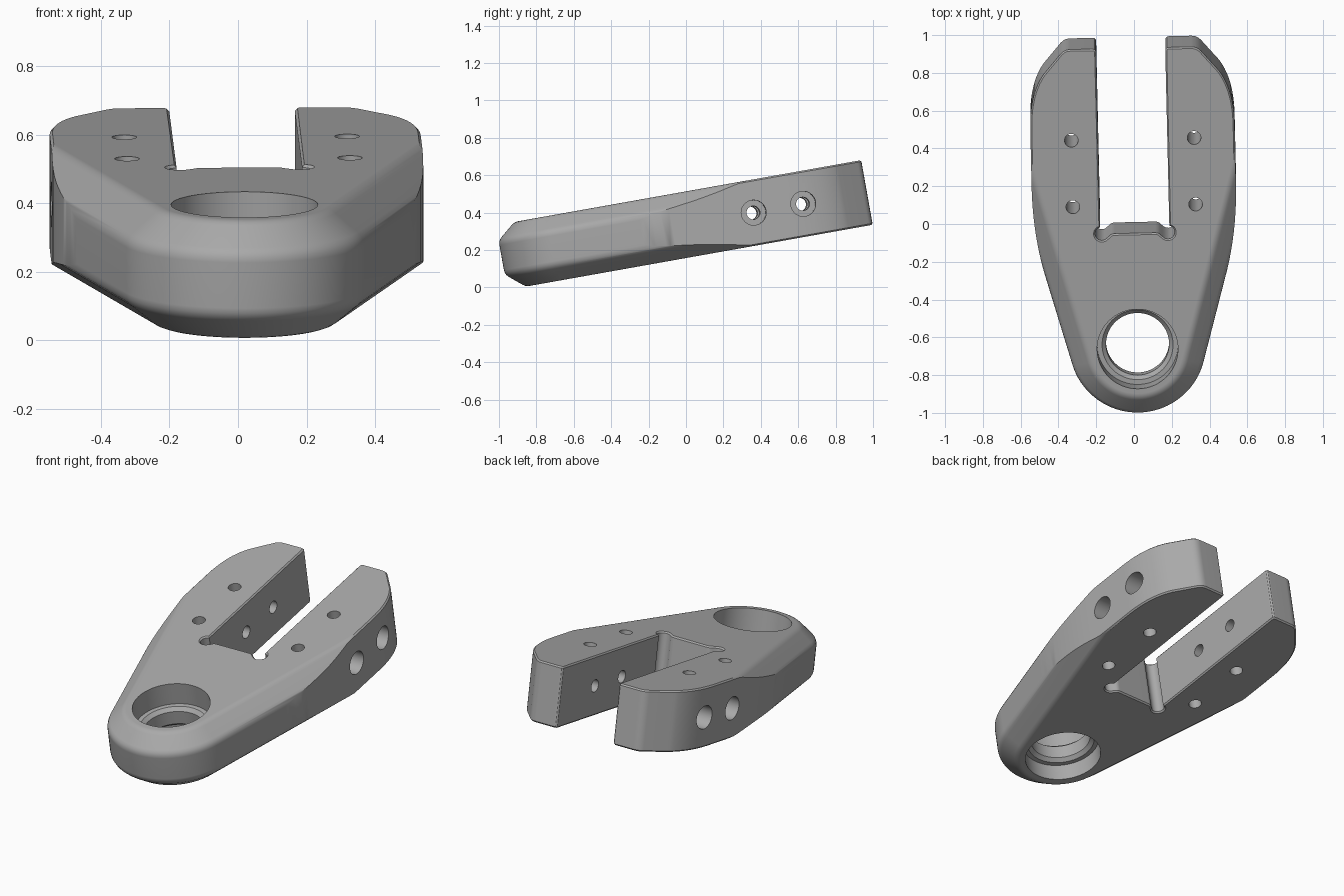
import bpy, bmesh, math
from mathutils import Matrix, Vector

THICK = 0.351            # plate thickness
NOSE_U, NOSE_R = -0.61, 0.36
TAPER = math.radians(15.5)

if "Cube" in bpy.data.objects:
    bpy.data.objects.remove(bpy.data.objects["Cube"])

steel = bpy.data.materials.new("grey_metal")
steel.use_nodes = True
grey = (0.40, 0.40, 0.40, 1)
steel.diffuse_color = grey
steel.node_tree.nodes["Principled BSDF"].inputs["Base Color"].default_value = grey


def bezier(a, b, c, n):
    """Points of a rounded corner from a to c with control point b."""
    a, b, c = Vector(a), Vector(b), Vector(c)
    return [a * (1 - t) ** 2 + b * 2 * t * (1 - t) + c * t * t
            for t in (i / n for i in range(n + 1))]


def round_corner(a, b, c, r, n=3):
    a, b, c = Vector(a), Vector(b), Vector(c)
    return bezier(b + (a - b).normalized() * r, b, b + (c - b).normalized() * r, n)


def loft(name, rings):
    """Closed solid through rings of 3D points with equal counts."""
    bm = bmesh.new()
    loops = [[bm.verts.new(p) for p in ring] for ring in rings]
    for lo, hi in zip(loops, loops[1:]):
        for i in range(len(lo)):
            j = (i + 1) % len(lo)
            bm.faces.new((lo[i], lo[j], hi[j], hi[i]))
    bm.faces.new(loops[0][::-1])
    bm.faces.new(loops[-1])
    bmesh.ops.recalc_face_normals(bm, faces=bm.faces)
    mesh = bpy.data.meshes.new(name)
    bm.to_mesh(mesh)
    bm.free()
    mesh.materials.append(steel)
    obj = bpy.data.objects.new(name, mesh)
    bpy.context.collection.objects.link(obj)
    return obj


def turned(name, profile, place, sides=32):
    """Round cutter from (radius, height) pairs, moved by a matrix."""
    rings = [[place @ Vector((r * math.cos(a), r * math.sin(a), h))
              for a in (2 * math.pi * i / sides for i in range(sides))]
             for r, h in profile]
    return loft(name, rings)


def combine(target, tool, operation):
    mod = target.modifiers.new("cut", "BOOLEAN")
    mod.operation, mod.solver, mod.object = operation, "EXACT", tool
    bpy.ops.object.select_all(action="DESELECT")
    bpy.context.view_layer.objects.active = target
    target.select_set(True)
    bpy.ops.object.modifier_apply(modifier=mod.name)
    bpy.data.objects.remove(tool)


# Tapered body with a round nose and wide chamfers above and below
def nose_ring(inset, w):
    r = NOSE_R - inset
    steps = 36
    span = math.pi / 2 - TAPER
    right = []
    for i in range(steps + 1):
        a = -span + 2 * span * i / steps
        right.append((r * math.sin(a), NOSE_U - r * math.cos(a)))
    h, u = right[-1]
    back = 1.2
    wide = h + (back - u) * math.tan(TAPER)
    return [Vector((x, y, w)) for x, y in [(-wide, back)] + right + [(wide, back)]]


low = [(0.25, 0.0), (0.1, 0.0), (0.0, 0.083), (0.0, THICK / 2)]
edge = (round_corner(low[0], low[1], low[2], 0.02)
        + round_corner(low[1], low[2], low[3], 0.025))
edge += [Vector((i, THICK - w)) for i, w in reversed(edge)]
body = loft("clevis_plate", [nose_ring(i, w) for i, w in edge])

# Fork outline: curved flanks, clipped tips, slot with corner reliefs
half = [Vector((0.46, -1.1))]
half += bezier((0.474, -0.25), (0.539, -0.01), (0.541, 0.25), 10)
half += bezier((0.541, 0.58), (0.541, 0.77), (0.465, 0.875), 10)
half += round_corner((0.465, 0.875), (0.352, 1.007), (0.183, 1.007), 0.03)
half += round_corner((0.352, 1.007), (0.183, 1.007), (0.183, 0.5), 0.02)
half += [Vector((0.175 + 0.036 * math.cos(a), 0.013 + 0.036 * math.sin(a)))
         for a in (math.radians(77 - 217 * i / 12) for i in range(13))]
half += bezier((0.138, -0.003), (0.128, 0.012), (0.108, 0.012), 3)
outline = half + [Vector((-p.x, p.y)) for p in reversed(half)]


def inset_ring(loop, d, w):
    ring = []
    for i, p in enumerate(loop):
        t = (loop[(i + 1) % len(loop)] - p).normalized() + (p - loop[i - 1]).normalized()
        t.normalize()
        ring.append(Vector((p.x - t.y * d, p.y + t.x * d, w)))
    return ring


fork = loft("fork_outline", [inset_ring(outline, d, w) for d, w in (
    (0.016, -0.008), (0, 0.008), (0, THICK - 0.008), (0.016, THICK + 0.008))])
combine(body, fork, "INTERSECT")

# Nose bore with a retaining lip between two counterbores
bore = [(0.214, -0.1), (0.214, 0.1), (0.188, 0.1), (0.167, 0.12),
        (0.167, 0.2), (0.188, 0.22), (0.214, 0.22), (0.214, 0.5)]
combine(body, turned("nose_bore", bore, Matrix.Translation((0, NOSE_U, 0)), 64), "DIFFERENCE")

# Holes through each arm: two vertical, two counterbored crosswise
for side in (1, -1):
    for u in (0.161, 0.519):
        place = Matrix.Translation((side * 0.325, u, 0))
        combine(body, turned("pin_hole", [(0.036, -0.1), (0.036, 0.5)], place), "DIFFERENCE")
    for u in (0.387, 0.656):
        place = (Matrix.Translation((0, u, THICK / 2))
                 @ Matrix.Rotation(side * math.pi / 2, 4, "Y"))
        profile = [(0.036, 0.1), (0.036, 0.42), (0.067, 0.42), (0.067, 0.7)]
        combine(body, turned("cross_hole", profile, place), "DIFFERENCE")

# Soft shading on curves, then tilt the plate into its resting pose
bpy.ops.object.shade_smooth_by_angle(angle=math.radians(30))
normals = body.modifiers.new("flat_faces", "WEIGHTED_NORMAL")
normals.keep_sharp = True
body.matrix_world = (Matrix.Translation((0.005, 0, 0.157))
                     @ Matrix.Rotation(math.radians(10.1), 4, "X")
                     @ Matrix.Rotation(math.radians(1.3), 4, "Z"))
